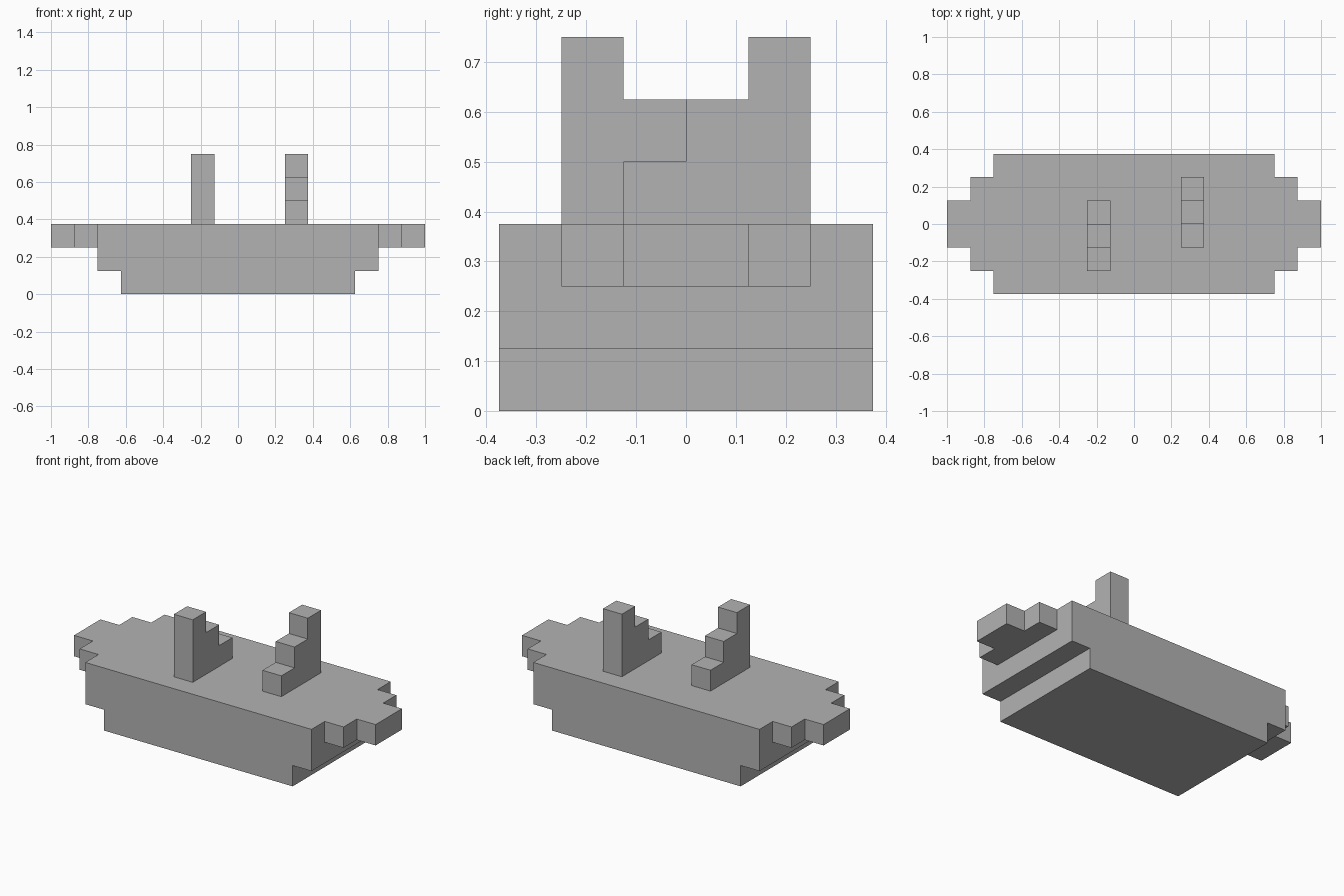
import bpy
import bmesh
from mathutils import Vector

U = 0.125  # block size

if "Cube" in bpy.data.objects:
    bpy.data.objects.remove(bpy.data.objects["Cube"], do_unlink=True)

# Single flat grey
grey = bpy.data.materials.new("plain_grey")
grey.use_nodes = True
colour = (0.45, 0.45, 0.45, 1)
grey.diffuse_color = colour
grey.node_tree.nodes["Principled BSDF"].inputs["Base Color"].default_value = colour


def block(x0, x1, y0, y1, z0, z1):
    """Set of unit cells filling a box."""
    return {(x, y, z) for x in range(x0, x1)
            for y in range(y0, y1) for z in range(z0, z1)}


def build(name, cells, open_bottom=False):
    """Closed outer skin around the cells, merged into large flat faces."""
    bm = bmesh.new()
    for cell in cells:
        for axis in range(3):
            for side in (-1, 1):
                n = Vector((0, 0, 0))
                n[axis] = side
                if tuple(int(c + d) for c, d in zip(cell, n)) in cells:
                    continue
                if open_bottom and axis == 2 and side < 0:
                    continue
                u, v = Vector((0, 0, 0)), Vector((0, 0, 0))
                u[(axis + 1) % 3] = 0.5
                v[(axis + 2) % 3] = 0.5 * side
                mid = Vector(cell) + Vector((0.5, 0.5, 0.5)) + n / 2
                corners = (mid - u - v, mid + u - v, mid + u + v, mid - u + v)
                bm.faces.new([bm.verts.new(p * U) for p in corners])
    bmesh.ops.remove_doubles(bm, verts=bm.verts, dist=0.001)
    bmesh.ops.dissolve_limit(bm, angle_limit=0.01, verts=bm.verts, edges=bm.edges)
    mesh = bpy.data.meshes.new(name)
    bm.to_mesh(mesh)
    bm.free()
    mesh.materials.append(grey)
    obj = bpy.data.objects.new(name, mesh)
    bpy.context.collection.objects.link(obj)
    return obj


# Hull: narrow keel, wide body, and a deck layer that steps in at both ends
hull = block(-5, 5, -3, 3, 0, 1) | block(-6, 6, -3, 3, 1, 3)
hull |= block(-7, 7, -2, 2, 2, 3) | block(-8, 8, -1, 1, 2, 3)
build("hull", hull)


# Stair-shaped fins standing on the deck, stepping opposite ways
def fin(name, x, y_start, heights):
    cells = set()
    for i, h in enumerate(heights):
        cells |= block(x, x + 1, y_start + i, y_start + i + 1, 3, 3 + h)
    build(name, cells, open_bottom=True)


fin("right_stepped_fin", -2, -2, (3, 2, 1))
fin("left_stepped_fin", 2, -1, (1, 2, 3))
